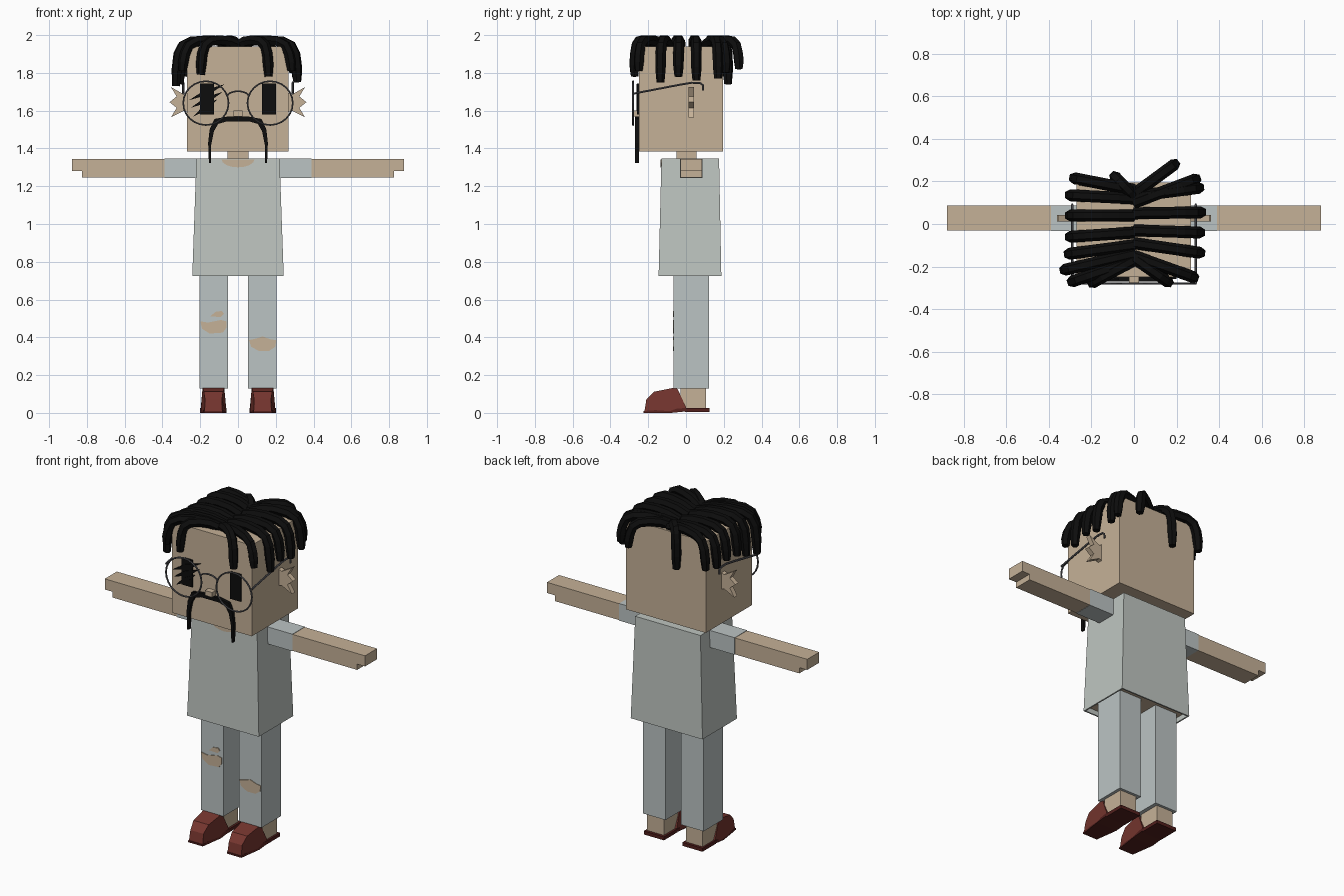
import bpy, bmesh, math
from mathutils import Vector

cube = bpy.data.objects.get("Cube")
if cube:
    bpy.data.objects.remove(cube)


def material(name, rgb):
    m = bpy.data.materials.new(name)
    m.use_nodes = True
    m.diffuse_color = (*rgb, 1)
    m.node_tree.nodes["Principled BSDF"].inputs["Base Color"].default_value = (*rgb, 1)
    return m


SKIN = material("skin", (.56, .44, .31))
SHIRT = material("shirt_grey", (.52, .56, .53))
DENIM = material("pale_denim", (.50, .55, .55))
BLACK = material("black_hair", (.004, .004, .004))
LEATHER = material("red_leather", (.18, .036, .028))
SOLE = material("dark_sole", (.085, .014, .012))
WIRE = material("wire_grey", (.10, .10, .11))


def finish(name, bm, *mats):
    bmesh.ops.recalc_face_normals(bm, faces=bm.faces)
    mesh = bpy.data.meshes.new(name)
    bm.to_mesh(mesh)
    bm.free()
    for m in mats:
        mesh.materials.append(m)
    ob = bpy.data.objects.new(name, mesh)
    bpy.context.collection.objects.link(ob)
    return ob


def box(name, mat, x, y, z):
    """Box from three (low, high) ranges."""
    bm = bmesh.new()
    bmesh.ops.create_cube(bm, size=1)
    for v in bm.verts:
        v.co = [r[0] + (c + .5) * (r[1] - r[0]) for c, r in zip(v.co, (x, y, z))]
    return finish(name, bm, mat)


def prism(name, mat, profile, lo, hi, along="y", shape=None):
    """Extrude a flat profile, (x, z) along y or (y, z) along x."""
    bm = bmesh.new()
    place = (lambda p: (p[0], lo, p[1])) if along == "y" else (lambda p: (lo, *p))
    face = bm.faces.new([bm.verts.new(place(p)) for p in profile])
    ext = bmesh.ops.extrude_face_region(bm, geom=[face])["geom"]
    step = Vector((0, hi - lo, 0)) if along == "y" else Vector((hi - lo, 0, 0))
    bmesh.ops.translate(bm, vec=step, verts=[g for g in ext if isinstance(g, bmesh.types.BMVert)])
    if shape:
        for v in bm.verts:
            shape(v.co)
    return finish(name, bm, mat)


def tube(name, mat, points, radius, closed=False, sides=1, tip=1):
    """Round bar along a path, tapering to tip at its last point."""
    cu = bpy.data.curves.new(name, "CURVE")
    cu.dimensions = "3D"
    cu.bevel_depth, cu.bevel_resolution, cu.use_fill_caps = radius, sides, True
    sp = cu.splines.new("POLY")
    sp.points.add(len(points) - 1)
    for p, co in zip(sp.points, points):
        p.co = (*co, 1)
    sp.points[-1].radius = tip
    sp.use_cyclic_u = closed
    temp = bpy.data.objects.new(name + "_path", cu)
    bpy.context.collection.objects.link(temp)
    bpy.context.view_layer.update()
    mesh = bpy.data.meshes.new_from_object(temp.evaluated_get(bpy.context.evaluated_depsgraph_get()))
    bpy.data.objects.remove(temp)
    mesh.materials.clear()
    mesh.materials.append(mat)
    for poly in mesh.polygons:
        poly.use_smooth = False
    ob = bpy.data.objects.new(name, mesh)
    bpy.context.collection.objects.link(ob)
    return ob


# Head, neck and nose
box("head", SKIN, (-.27, .268), (-.25, .195), (1.385, 1.94))
box("neck", SKIN, (-.055, .055), (-.05, .055), (1.33, 1.39))
box("nose", SKIN, (-.024, .024), (-.285, -.245), (1.57, 1.6))

# Shirt body: flared box with a recessed skin underside
bm = bmesh.new()
bmesh.ops.create_cube(bm, size=1)
for v in bm.verts:
    top = v.co.z > 0
    half = .22 if top else .242
    front, back = (-.13, .175) if top else (-.145, .187)
    v.co = (half if v.co.x > 0 else -half, back if v.co.y > 0 else front, 1.348 if top else .725)
under = min(bm.faces, key=lambda f: f.calc_center_median().z)
bmesh.ops.inset_region(bm, faces=[under], thickness=.012)
inner = bmesh.ops.extrude_face_region(bm, geom=[under])["geom"]
bmesh.ops.delete(bm, geom=[under], context="FACES_ONLY")
bmesh.ops.translate(bm, vec=(0, 0, .03), verts=[g for g in inner if isinstance(g, bmesh.types.BMVert)])
for g in inner:
    if isinstance(g, bmesh.types.BMFace):
        g.material_index = 1
finish("shirt_body", bm, SHIRT, SKIN)

# Round neckline
arc = [math.pi * (1 + i / 8) for i in range(9)]
prism("neckline", SKIN, [(.087 * math.cos(a), 1.342 + .042 * math.sin(a)) for a in arc], -.136, -.127)

# Shoe side outline
SHOE = [(-.22, .008), (-.21, .07), (-.17, .112), (-.07, .132), (-.045, .127), (0, .03), (0, .012), (-.08, .006)]

for s, side in ((1, "left"), (-1, "right")):
    def span(a, b):
        return tuple(sorted((s * a, s * b)))

    # Arms with a stepped hand
    box(side + "_sleeve", DENIM, span(.2, .39), (-.032, .088), (1.243, 1.347))
    prism(side + "_arm", SKIN, [(s * x, z) for x, z in (
        (.388, 1.245), (.825, 1.245), (.825, 1.28), (.878, 1.28), (.878, 1.345), (.388, 1.345))], -.03, .086)

    # Trouser legs, ankles and shoes
    box(side + "_trouser_leg", DENIM, span(.052, .205), (-.066, .123), (.13, .76))
    box(side + "_ankle", SKIN, span(.075, .187), (-.03, .107), (.018, .14))

    def narrow(co, mid=s * .13):
        width = 1 - 1.4 * max(0, co.z - .03)
        if co.y < -.16:
            width *= .86 if co.y > -.2 else .7
        co.x = mid + (co.x - mid) * width
    prism(side + "_shoe", LEATHER, SHOE, *span(.063, .197), "x", narrow)
    prism(side + "_toe_sole", SOLE, [(-.224, 0), (-.224, .01), (0, .026), (0, .008), (-.08, 0)],
          *span(.06, .2), "x", narrow)
    box(side + "_heel_sole", SOLE, span(.062, .198), (-.005, .124), (.004, .025))

    # Spiky ears
    prism(side + "_ear", SKIN, [(s * x, z) for x, z in (
        (.26, 1.70), (.285, 1.685), (.355, 1.725), (.325, 1.675), (.362, 1.645),
        (.325, 1.615), (.355, 1.565), (.285, 1.60), (.26, 1.59))], .012, .042)

    # Eyes
    box(side + "_eye", BLACK, span(.128, .2), (-.259, -.249), (1.58, 1.745))

    # Glasses rim and temple
    ring = [math.tau * i / 24 for i in range(24)]
    tube(side + "_rim", WIRE, [(s * .17 + .12 * math.cos(a), -.28, 1.64 + .116 * math.sin(a)) for a in ring],
         .005, closed=True)
    tube(side + "_temple", WIRE, [(s * .29, y, z) for y, z in (
        (-.28, 1.69), (-.03, 1.738), (.03, 1.748), (.075, 1.746), (.09, 1.735), (.09, 1.708))], .006)

tube("glasses_bridge", WIRE, [(.057 * math.cos(a), -.28, 1.675 + .028 * math.sin(a))
                              for a in (math.pi * i / 8 for i in range(9))], .005)

# Strokes crossing the right eye
for i, (x0, z0, x1, z1) in enumerate(((-.26, 1.655, -.07, 1.74), (-.25, 1.615, -.08, 1.70), (-.235, 1.57, -.11, 1.66))):
    mx, mz = (x0 + x1) / 2, (z0 + z1) / 2
    prism("eye_stroke_%d" % i, BLACK, [(x0, z0), (mx + .01, mz - .012), (x1, z1), (mx - .01, mz + .012)], -.262, -.253)

# Drooping moustache
half = [(.06, 1.568), (.125, 1.556), (.15, 1.50), (.158, 1.43), (.154, 1.322),
        (.144, 1.322), (.142, 1.42), (.128, 1.49), (.105, 1.53), (.06, 1.543)]
prism("moustache", BLACK, half + [(-x, z) for x, z in reversed(half)], -.27, -.248)

# Torn knees
TEARS = {
    "right_knee_tear": [(-.2, .485), (-.16, .478), (-.09, .492), (-.062, .485), (-.062, .45),
                        (-.08, .425), (-.15, .42), (-.19, .445)],
    "right_small_tear": [(-.147, .51), (-.12, .535), (-.085, .54), (-.075, .525), (-.09, .508)],
    "left_knee_tear": [(.058, .385), (.1, .395), (.13, .405), (.17, .39), (.203, .385),
                       (.197, .35), (.165, .328), (.11, .328), (.07, .35)],
}
for name, outline in TEARS.items():
    prism(name, SKIN, outline, -.07, -.062)

# Hair locks: root y, tip x, tip y, tip z
LOCKS = [
    (.13, .305, .17, 1.77), (.05, .315, .055, 1.76), (-.03, .31, -.04, 1.78), (-.09, .31, -.135, 1.75),
    (-.15, .28, -.25, 1.81), (-.16, .16, -.272, 1.78), (.14, .19, .28, 1.82), (.1, .29, .21, 1.80),
    (.16, -.28, .215, 1.78), (.12, -.3, .135, 1.77), (.04, -.3, .04, 1.78), (-.04, -.3, -.06, 1.77),
    (-.1, -.305, -.14, 1.74), (-.14, -.325, -.215, 1.73), (-.17, -.29, -.27, 1.81),
    (-.17, -.195, -.275, 1.79), (.13, -.09, .222, 1.74),
]
# Share of the way outward, and height of the arch, at each bend
ARCH = [(0, 1.945), (.25, 1.968), (.5, 1.974), (.75, 1.968), (.9, 1.945), (.97, 1.90)]
for i, (y0, x1, y1, z1) in enumerate(LOCKS):
    path = [(x1 * t, y0 + (y1 - y0) * t, z) for t, z in ARCH]
    path += [(x1, y1, (1.9 + z1) / 2), (x1 * 1.01, y1, z1)]
    tube("hair_lock_%d" % i, BLACK, path, .028, tip=.75)
